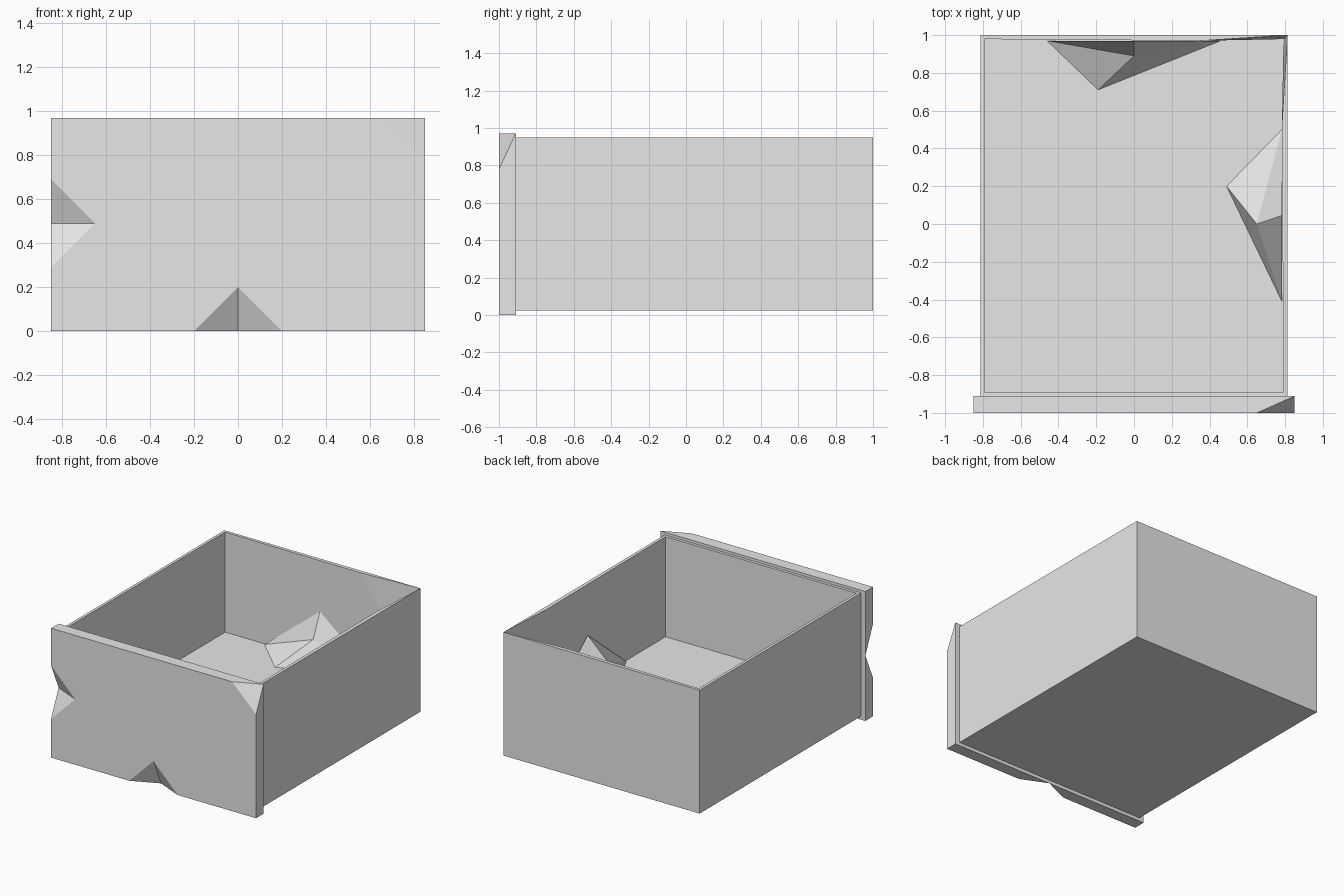
import bpy
import bmesh
from mathutils import Vector

default_cube = bpy.data.objects.get("Cube")
if default_cube:
    bpy.data.objects.remove(default_cube, do_unlink=True)

grey = bpy.data.materials.new("plain grey")
grey.use_nodes = True
grey.diffuse_color = (0.8, 0.8, 0.8, 1)
grey.node_tree.nodes["Principled BSDF"].inputs["Base Color"].default_value = (0.8, 0.8, 0.8, 1)


def finish(bm, name):
    """Turn a bmesh into a flat shaded grey object."""
    bmesh.ops.recalc_face_normals(bm, faces=bm.faces)
    mesh = bpy.data.meshes.new(name)
    bm.to_mesh(mesh)
    bm.free()
    mesh.materials.append(grey)
    obj = bpy.data.objects.new(name, mesh)
    bpy.context.collection.objects.link(obj)
    return obj


def box(low, high):
    """Bmesh box between two opposite corners."""
    bm = bmesh.new()
    bmesh.ops.create_cube(bm, size=1)
    low, high = Vector(low), Vector(high)
    for v in bm.verts:
        v.co = (low + high) / 2 + v.co * (high - low)
    return bm


def nearest(bm, point):
    return min(bm.verts, key=lambda v: (v.co - Vector(point)).length)


def chip(target, points, on_cut):
    """Knock a tetrahedral chip off; the first on_cut points fix its centre."""
    points = [Vector(p) for p in points]
    centre = sum(points[:on_cut], Vector()) / on_cut
    bm = bmesh.new()
    for p in points:
        bm.verts.new(centre + (p - centre) * 3)
    bmesh.ops.convex_hull(bm, input=bm.verts)
    cutter = finish(bm, "chip_cutter")
    cutter.hide_render = True
    mod = target.modifiers.new("chip", "BOOLEAN")
    mod.operation, mod.solver, mod.object = "DIFFERENCE", "EXACT", cutter
    bpy.context.view_layer.objects.active = target
    bpy.ops.object.modifier_apply(modifier=mod.name)
    bpy.data.objects.remove(cutter, do_unlink=True)


# Front panel with three chipped edges
FRONT, BACK, W, H = -1.0, -0.911, 0.85, 0.97
panel = finish(box((-W, FRONT, 0), (W, -0.91, H)), "front_panel")
chip(panel, [(0.65, FRONT, H), (W, BACK, H), (W, FRONT, 0.78), (W, FRONT, H)], 3)
chip(panel, [(-0.65, FRONT, 0.49), (-W, BACK, 0.49), (-W, FRONT, 0.69), (-W, FRONT, 0.29)], 2)
chip(panel, [(0, FRONT, 0.2), (0, BACK, 0), (-0.2, FRONT, 0), (0.2, FRONT, 0)], 2)

# Drawer box: inset the top and push the floor down
X, RIM, FLOOR, WALL = 0.813, 0.95, 0.2, 0.03
bm = box((-X, -0.91, 0.025), (X, 1, RIM))
top = max(bm.faces, key=lambda f: f.calc_center_median().z)
bmesh.ops.inset_region(bm, faces=[top], thickness=WALL)
out = bmesh.ops.extrude_face_region(bm, geom=[top])
sunk = [v for v in out["geom"] if isinstance(v, bmesh.types.BMVert)]
bmesh.ops.translate(bm, verts=sunk, vec=(0, 0, FLOOR - RIM))
if top.is_valid:
    bmesh.ops.delete(bm, geom=[top], context="FACES_ONLY")

# Worn inner corner: both walls thin out towards the outer corner
ix, iy = X - WALL, 1 - WALL
inner = nearest(bm, (ix, iy, RIM))
outer = nearest(bm, (X, 1, RIM))
base = nearest(bm, (ix, iy, FLOOR))
for far, worn in (((-ix, iy, RIM), (0.35, iy, RIM)), ((ix, -0.88, RIM), (ix, 0.52, RIM))):
    edge = bm.edges.get((inner, nearest(bm, far)))
    _, middle = bmesh.utils.edge_split(edge, inner, 0.5)
    middle.co = worn
    for end in (outer, base):
        bmesh.ops.connect_verts(bm, verts=[middle, end])
inner.co = outer.co
bmesh.ops.remove_doubles(bm, verts=[inner, outer], dist=0.001)
finish(bm, "drawer_box")


# Angular lumps against the inside walls
def lump(name, left, right, tip, dent, peak):
    bm = bmesh.new()
    l, r, t, d, p = [bm.verts.new(c) for c in (left, right, tip, dent, peak)]
    for face in ((l, t, d), (l, d, p), (r, p, d), (r, d, t), (l, p, r), (l, r, t)):
        bm.faces.new(face)
    finish(bm, name)


lump("back_lump", (-0.46, iy, FLOOR), (0.46, iy, FLOOR), (-0.19, 0.71, FLOOR),
     (0, 0.89, 0.39), (0, iy, 0.57))
lump("side_lump", (ix, 0.5, FLOOR), (ix, -0.41, FLOOR), (0.49, 0.2, FLOOR),
     (0.65, 0, 0.39), (ix, 0.045, 0.57))
